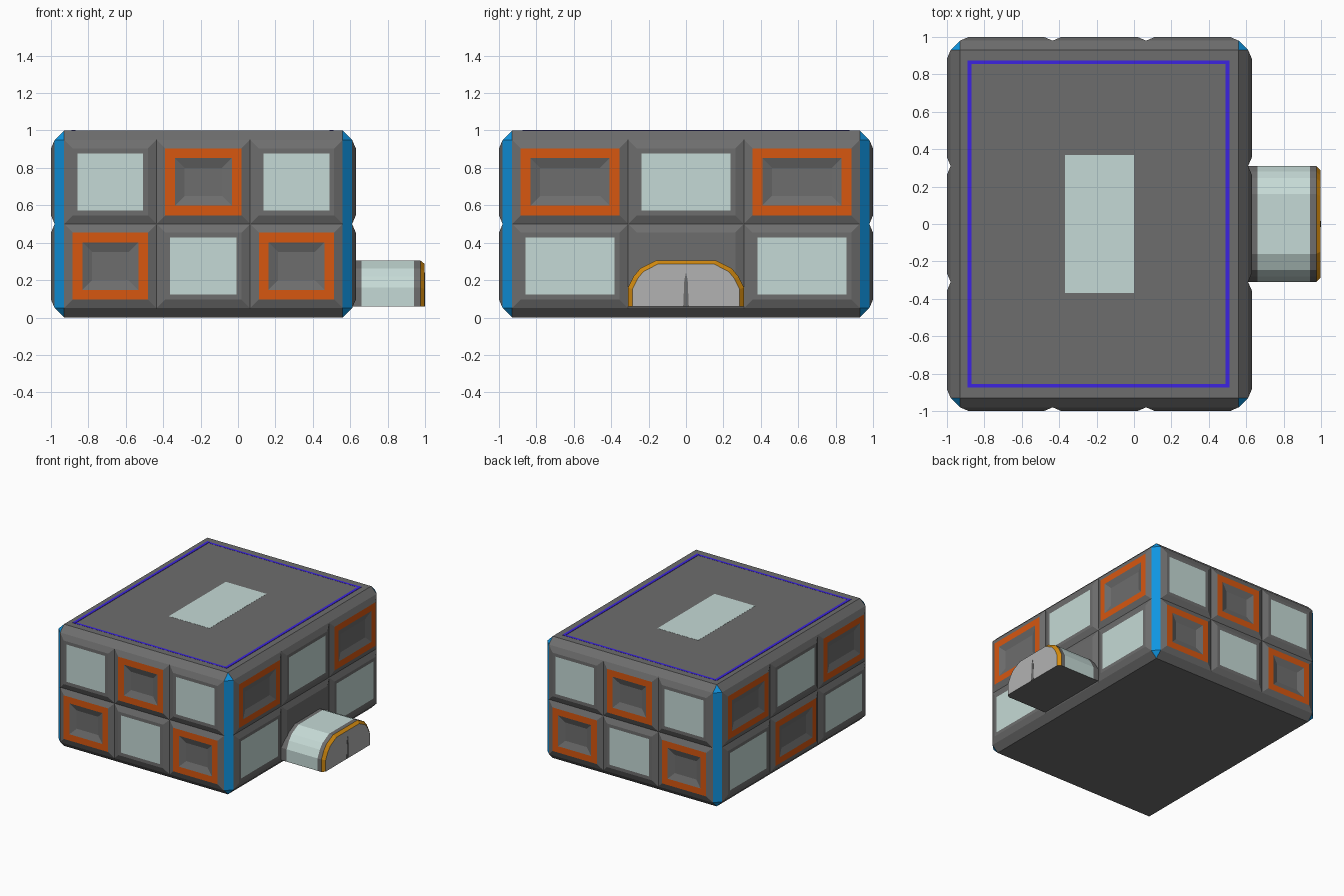
import bpy, bmesh

if "Cube" in bpy.data.objects:
    bpy.data.objects.remove(bpy.data.objects["Cube"])

def mat(name, r, g, b):
    m = bpy.data.materials.new(name)
    m.diffuse_color = (r, g, b, 1)
    m.use_nodes = True
    m.node_tree.nodes["Principled BSDF"].inputs["Base Color"].default_value = m.diffuse_color
    return m

MATS = [mat("hull grey", .155, .155, .155), mat("window pale", .56, .70, .67),
        mat("orange trim", .68, .095, .005), mat("corner blue", .005, .30, .75),
        mat("violet line", .045, .017, .75), mat("amber rim", .66, .26, .005),
        mat("door light grey", .45, .45, .45)]
GREY, PALE, ORANGE, BLUE, VIOLET, AMBER, DOOR = range(7)
CX = -.185          # centre of the main block in x

def finish(bm, name):
    bmesh.ops.recalc_face_normals(bm, faces=bm.faces)
    me = bpy.data.meshes.new(name)
    bm.to_mesh(me)
    bm.free()
    for m in MATS:
        me.materials.append(m)
    ob = bpy.data.objects.new(name, me)
    bpy.context.collection.objects.link(ob)
    return ob

def loft(name, rings, side_mats, end_mat, bottom_mat=None):
    """Join rings of points, one colour per band, and cap both ends."""
    bm = bmesh.new()
    vr = [[bm.verts.new(p) for p in r] for r in rings]
    n = len(vr[0])
    for a, b, m in zip(vr, vr[1:], side_mats):
        for i in range(n):
            j = (i + 1) % n
            f = bm.faces.new((a[i], a[j], b[j], b[i]))
            f.material_index = bottom_mat if bottom_mat is not None and i == n - 1 else m
    bm.faces.new(vr[0][::-1])
    bm.faces.new(vr[-1]).material_index = end_mat
    return finish(bm, name)

def plate(name, x0, x1, y0, y1, z0, z1, m):
    ring = lambda z: [(x0, y0, z), (x1, y0, z), (x1, y1, z), (x0, y1, z)]
    return loft(name, [ring(z0), ring(z1)], [m], m)

# Main block with chamfered edges, blue vertical corners
bm = bmesh.new()
bmesh.ops.create_cube(bm, size=1)
for v in bm.verts:
    v.co.x = v.co.x * 1.59 + CX
    v.co.y *= 1.96
    v.co.z += .5
bmesh.ops.bevel(bm, geom=bm.edges[:], offset=.05, segments=1, affect='EDGES', profile=.5)
bm.normal_update()
for f in bm.faces:
    if abs(f.normal.x) > .3 and abs(f.normal.y) > .3:
        f.material_index = BLUE
finish(bm, "main_block")

# Wall panels in a checkerboard of windows and orange framed recesses
def panel(name, place, u0, u1, v0, v1, kind):
    def ring(i, d):
        return [place(u, v, d) for u, v in
                ((u0+i, v0+i), (u1-i, v0+i), (u1-i, v1-i), (u0+i, v1-i))]
    rings, cols = [ring(0, -.02), ring(0, 0), ring(.046, .02)], [GREY, GREY]
    if kind == "window":
        rings.append(ring(.072, .02))
        loft(name, rings, cols + [GREY], PALE)
    elif kind == "frame":
        rings += [ring(.098, .02), ring(.15, 0)]
        loft(name, rings, cols + [ORANGE, GREY], GREY)
    else:
        loft(name, rings, cols, GREY)

long_cells = [-.93, -.31, .31, .93]
short_cells = [-.745, -.25, .25, .745]
walls = {
    "front": (short_cells, 0, lambda u, v, d: (CX + u, -.98 - d, v)),
    "back": (short_cells, 0, lambda u, v, d: (CX + u, .98 + d, v)),
    "right": (long_cells, 1, lambda u, v, d: (.61 + d, u, v)),
    "left": (long_cells, 1, lambda u, v, d: (-.98 - d, u, v)),
}
for side, (cells, odd, place) in walls.items():
    for row in range(2):
        for col in range(3):
            kind = "window" if (row + col + odd) % 2 else "frame"
            if side == "right" and (row, col) == (0, 1):
                kind = "plain"       # the tunnel comes out here
            panel(f"{side}_panel_{row}_{col}", place, cells[col], cells[col+1],
                  .05 + .45 * row, .5 + .45 * row, kind)

# Entrance tunnel: arched section swept along x
half = [(.31, .16), (.28, .22), (.245, .262), (.16, .305)]
arch = [(-.31, .058)] + [(-y, z) for y, z in half] + half[::-1] + [(.31, .058)]

def section(x, s):
    return [(x, y * s, .058 + (z - .058) * s) for y, z in arch]

loft("entrance_tunnel",
     [section(.58, 1), section(.66, 1), section(.94, 1), section(.975, 1), section(.998, .925)],
     [GREY, PALE, GREY, AMBER], DOOR, GREY)

# Door seam on the tunnel end
seam = [(-.015, .06), (.015, .06), (.009, .2), (0, .24), (-.009, .2)]
loft("door_seam", [[(x, y, z) for y, z in seam] for x in (.994, 1)], [GREY], GREY)

# Roof window and roof outline
plate("roof_window", -.37, 0, -.37, .37, .996, 1.001, PALE)
for x in (-.88, .5):
    plate("roof_line_long", x - .011, x + .011, -.875, .875, .996, 1.003, VIOLET)
for y in (-.865, .865):
    plate("roof_line_short", -.88, .5, y - .01, y + .01, .996, 1.001, VIOLET)
